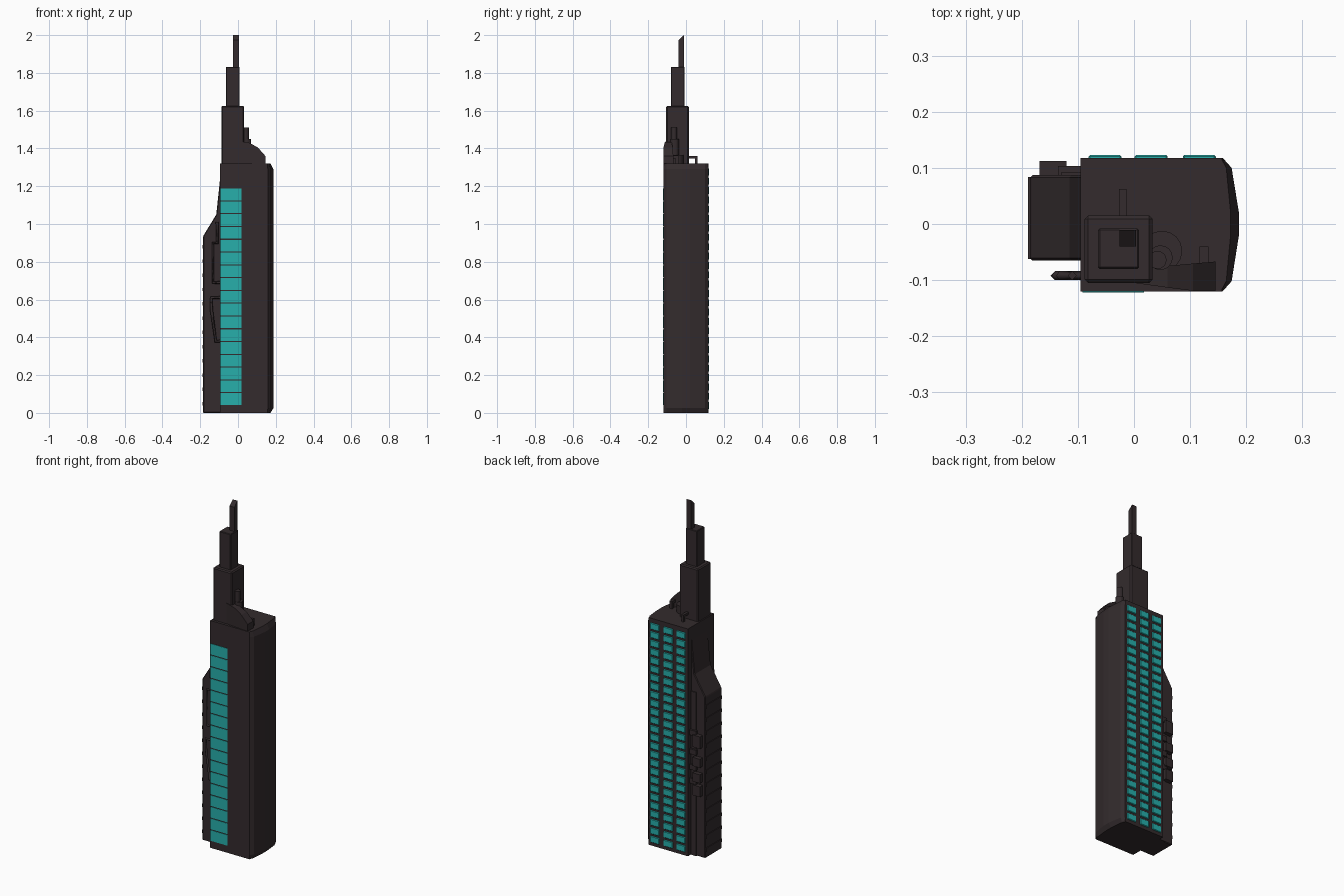
import bpy, bmesh
from mathutils import Vector

if "Cube" in bpy.data.objects:
    bpy.data.objects.remove(bpy.data.objects["Cube"])


def material(name, rgb):
    m = bpy.data.materials.new(name)
    m.diffuse_color = (*rgb, 1)
    m.use_nodes = True
    m.node_tree.nodes["Principled BSDF"].inputs["Base Color"].default_value = m.diffuse_color
    return m


DARK = material("dark_wall", (0.033, 0.024, 0.026))
TEAL = material("teal_glass", (0.02, 0.43, 0.41))


def finish(name, bm, mat=DARK):
    bmesh.ops.recalc_face_normals(bm, faces=bm.faces)
    me = bpy.data.meshes.new(name)
    bm.to_mesh(me)
    bm.free()
    me.materials.append(mat)
    ob = bpy.data.objects.new(name, me)
    bpy.context.collection.objects.link(ob)
    return ob


def loft(bm, rings):
    """Skin a stack of rings with equal point counts and cap both ends."""
    vs = [[bm.verts.new(p) for p in r] for r in rings]
    n = len(vs[0])
    for a, b in zip(vs, vs[1:]):
        for i in range(n):
            bm.faces.new((a[i], a[(i + 1) % n], b[(i + 1) % n], b[i]))
    bm.faces.new(vs[0])
    bm.faces.new(vs[-1])


def add_box(bm, x0, x1, y0, y1, z0, z1):
    loft(bm, [[(x0, y0, z), (x1, y0, z), (x1, y1, z), (x0, y1, z)] for z in (z0, z1)])


def boxes(name, dims, mat=DARK):
    bm = bmesh.new()
    for d in dims:
        add_box(bm, *d)
    return finish(name, bm, mat)


def bevel(ob, width):
    m = ob.modifiers.new("bevel", "BEVEL")
    m.width = width
    m.segments = 1


def side_profile(name, pts, y0, y1):
    bm = bmesh.new()
    loft(bm, [[(x, y, z) for x, z in pts] for y in (y0, y1)])
    return finish(name, bm)


def cylinder(name, x, y, z0, z1, r0, r1):
    bm = bmesh.new()
    bmesh.ops.create_cone(bm, cap_ends=True, segments=16, radius1=r0, radius2=r1, depth=z1 - z0)
    bmesh.ops.translate(bm, verts=bm.verts, vec=(x, y, (z0 + z1) / 2))
    return finish(name, bm)


def pipe(name, pts, r):
    cu = bpy.data.curves.new(name, "CURVE")
    cu.dimensions = "3D"
    cu.bevel_depth = r
    cu.bevel_resolution = 0
    cu.use_fill_caps = True
    sp = cu.splines.new("POLY")
    sp.points.add(len(pts) - 1)
    for p, c in zip(sp.points, pts):
        p.co = (*c, 1)
    cu.materials.append(DARK)
    bpy.context.collection.objects.link(bpy.data.objects.new(name, cu))


# Main tower and its bowed right facade with chamfered ends
boxes("main_tower", [(-0.095, 0.157, -0.12, 0.118, 0, 1.32)])
outline = [(0.15, -0.12), (0.158, -0.12), (0.174, -0.102), (0.187, -0.02),
           (0.187, 0.02), (0.174, 0.10), (0.158, 0.118), (0.15, 0.118)]
bm = bmesh.new()
loft(bm, [[(0.15 + (x - 0.15) * s, y, z) for x, y in outline]
          for z, s in ((0, 0.6), (0.025, 1), (1.29, 1), (1.32, 0.6))])
finish("curved_facade", bm)

# Front window column and three rear columns
boxes("front_windows", [(-0.092, 0.018, -0.122, -0.115, z, z + 0.062)
                        for z in (0.042 + 0.0677 * i for i in range(17))], TEAL)
back = boxes("rear_windows", [(x, x + 0.059, 0.11, 0.123, z, z + 0.037)
                              for x in (-0.081, 0.001, 0.087)
                              for z in (0.02 + 0.0495 * i for i in range(26))], TEAL)
bevel(back, 0.003)

# Left annex with sloping roof, ribs and narrow service wall
annex = side_profile("left_annex", [(-0.185, 0), (-0.09, 0), (-0.09, 1.30), (-0.098, 1.21),
                                    (-0.115, 1.05), (-0.185, 0.935)], -0.065, 0.087)
bevel(annex, 0.004)
boxes("annex_ribs", [(-0.189, -0.18, -0.062, 0.084, z, z + 0.018)
                     for z in (0.04 + 0.0755 * i for i in range(12))])
boxes("service_wall", [(-0.13, -0.09, 0.08, 0.092, 0, 0.95)])

# Air units and links on the rear of the annex
units = [(-0.168, -0.12, 0.085, 0.112, z, z + h)
         for z, h in ((0.36, 0.06), (0.44, 0.05), (0.53, 0.05), (0.64, 0.07))]
links = [(-0.135, -0.095, 0.085, 0.103, z, z + 0.03) for z in (0.42, 0.50, 0.59, 0.70)]
boxes("air_units", units + links)

# Bent pipes beside the annex front
for name, path in {
    "upper_side_pipe": [(-0.11, 1.01), (-0.11, 0.90), (-0.133, 0.90), (-0.133, 0.69), (-0.09, 0.69)],
    "lower_side_pipe": [(-0.09, 0.61), (-0.141, 0.61), (-0.141, 0.55), (-0.118, 0.38), (-0.09, 0.38)],
}.items():
    pipe(name, [(x, -0.092, z) for x, z in path], 0.008)

# Stepped crown
bevel(boxes("crown_lower", [(-0.088, 0.033, -0.105, 0.015, 1.31, 1.625)]), 0.006)
bevel(boxes("crown_upper", [(-0.064, 0.009, -0.08, -0.008, 1.61, 1.832)]), 0.003)

# Spire with a slanted tip
bm = bmesh.new()
add_box(bm, -0.026, 0.004, -0.04, -0.011, 1.82, 2.0)
for v in bm.verts:
    if v.co.z > 1.9 and v.co.y < -0.03:
        v.co.z = 1.973
finish("spire", bm)

# Sloping roof house at the front right, tapered in plan
bm = bmesh.new()
prof = [(0.0, 1.31), (0.145, 1.31), (0.145, 1.36), (0.105, 1.405), (0.06, 1.43), (0.0, 1.44)]
loft(bm, [[(x, -0.105 - 0.014 * min(1, x / 0.1), z) for x, z in prof],
          [(x, -0.08 + 0.09 * x, z) for x, z in prof]])
finish("roof_house", bm)

# Roof tank
cylinder("tank_base", 0.05, -0.048, 1.31, 1.365, 0.036, 0.036)
cylinder("tank_body", 0.047, -0.06, 1.36, 1.45, 0.022, 0.022)
cylinder("tank_stack", 0.042, -0.064, 1.44, 1.51, 0.016, 0.016)

# Bracket ducts on the roof
boxes("rear_roof_duct", [(-0.027, -0.013, 0.01, 0.062, 1.347, 1.361),
                         (-0.027, -0.013, 0.048, 0.062, 1.31, 1.35)])
boxes("side_roof_duct", [(0.117, 0.133, -0.08, -0.04, 1.347, 1.363),
                         (0.117, 0.133, -0.056, -0.04, 1.31, 1.35)])
